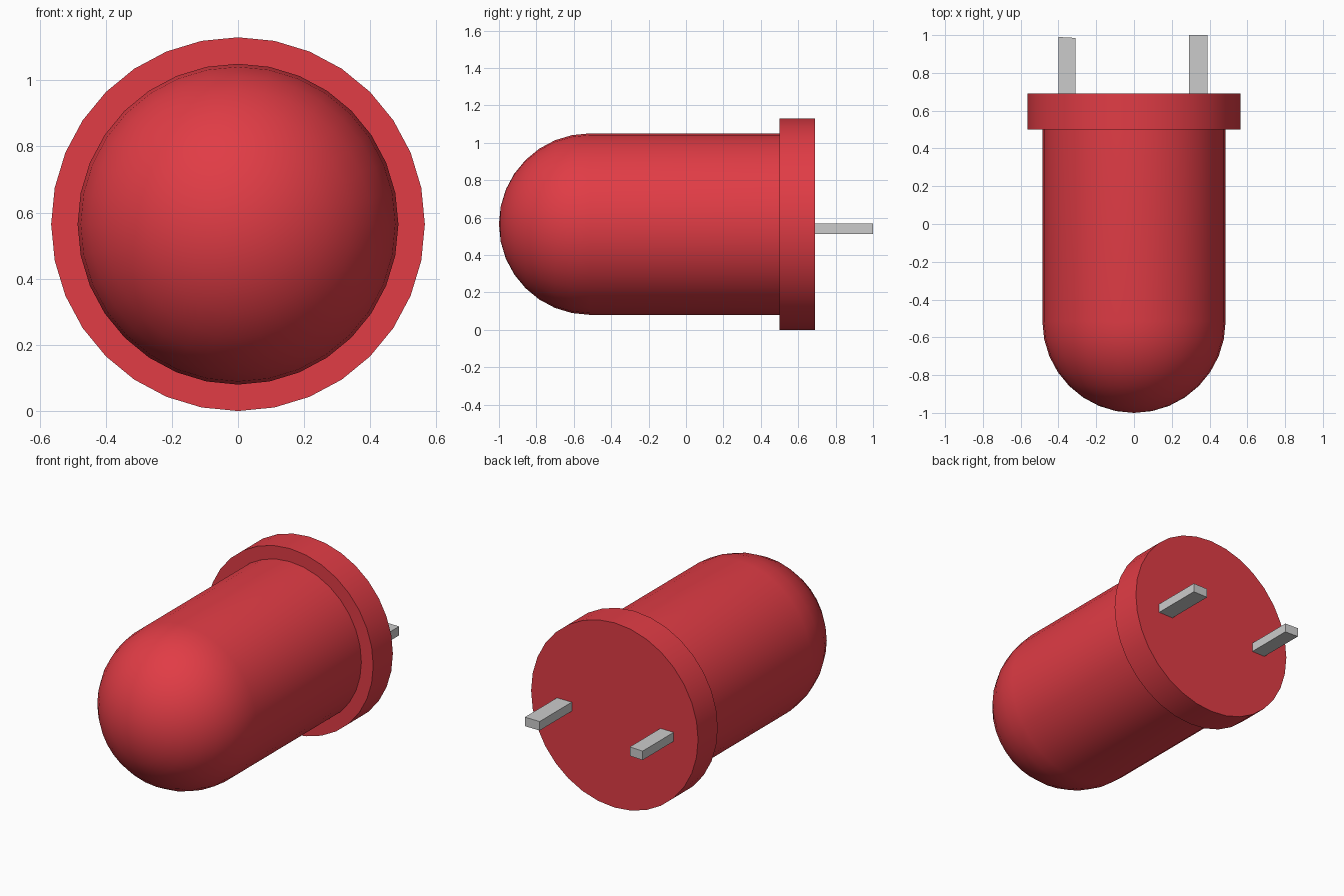
import bpy, bmesh
from math import sin, cos, pi, radians

if "Cube" in bpy.data.objects:
    bpy.data.objects.remove(bpy.data.objects["Cube"])

SIDES = 32
CZ = 0.565      # height of the lamp axis
R = 0.485       # bulb radius
DOME_Y = -0.515 # centre of the dome

red = bpy.data.materials.new("red_plastic")
red.diffuse_color = (0.75, 0.045, 0.06, 1)
red.use_nodes = True
red.node_tree.nodes["Principled BSDF"].inputs["Base Color"].default_value = red.diffuse_color


def lathe(name, profile):
    """Revolve (radius, y) points around the lamp axis."""
    bm = bmesh.new()
    rings = []
    for r, y in profile:
        if r < 1e-5:
            rings.append([bm.verts.new((0, y, CZ))] * SIDES)
        else:
            rings.append([bm.verts.new((r * sin(2 * pi * i / SIDES), y,
                                        CZ + r * cos(2 * pi * i / SIDES)))
                          for i in range(SIDES)])
    for a, b in zip(rings, rings[1:]):
        for i in range(SIDES):
            j = (i + 1) % SIDES
            bm.faces.new(list(dict.fromkeys((a[i], a[j], b[j], b[i]))))
    bmesh.ops.recalc_face_normals(bm, faces=bm.faces)
    mesh = bpy.data.meshes.new(name)
    bm.to_mesh(mesh)
    bm.free()
    ob = bpy.data.objects.new(name, mesh)
    bpy.context.collection.objects.link(ob)
    mesh.materials.append(red)
    bpy.ops.object.select_all(action='DESELECT')
    ob.select_set(True)
    bpy.context.view_layer.objects.active = ob
    bpy.ops.object.shade_smooth_by_angle(angle=radians(30))
    return ob


def pin(name, x0, x1, end0, end1):
    """Rectangular lead whose tip may be cut at a slight slant."""
    bpy.ops.mesh.primitive_cube_add(size=1)
    ob = bpy.context.object
    ob.name = name
    for v in ob.data.vertices:
        right, back, up = (c > 0 for c in v.co)
        tip = end1 if right else end0
        v.co = (x1 if right else x0, tip if back else 0.66,
                0.567 if up else 0.512)


# Bulb with rounded dome and wide base flange
dome = [(R * sin(k * pi / 16), DOME_Y - R * cos(k * pi / 16)) for k in range(9)]
flange = [(R, 0.5), (0.565, 0.5), (0.565, 0.69), (0, 0.69)]
lathe("bulb", dome + flange)

# Two leads
pin("left_lead", -0.40, -0.31, 0.99, 0.985)
pin("right_lead", 0.29, 0.39, 1.0, 1.0)
